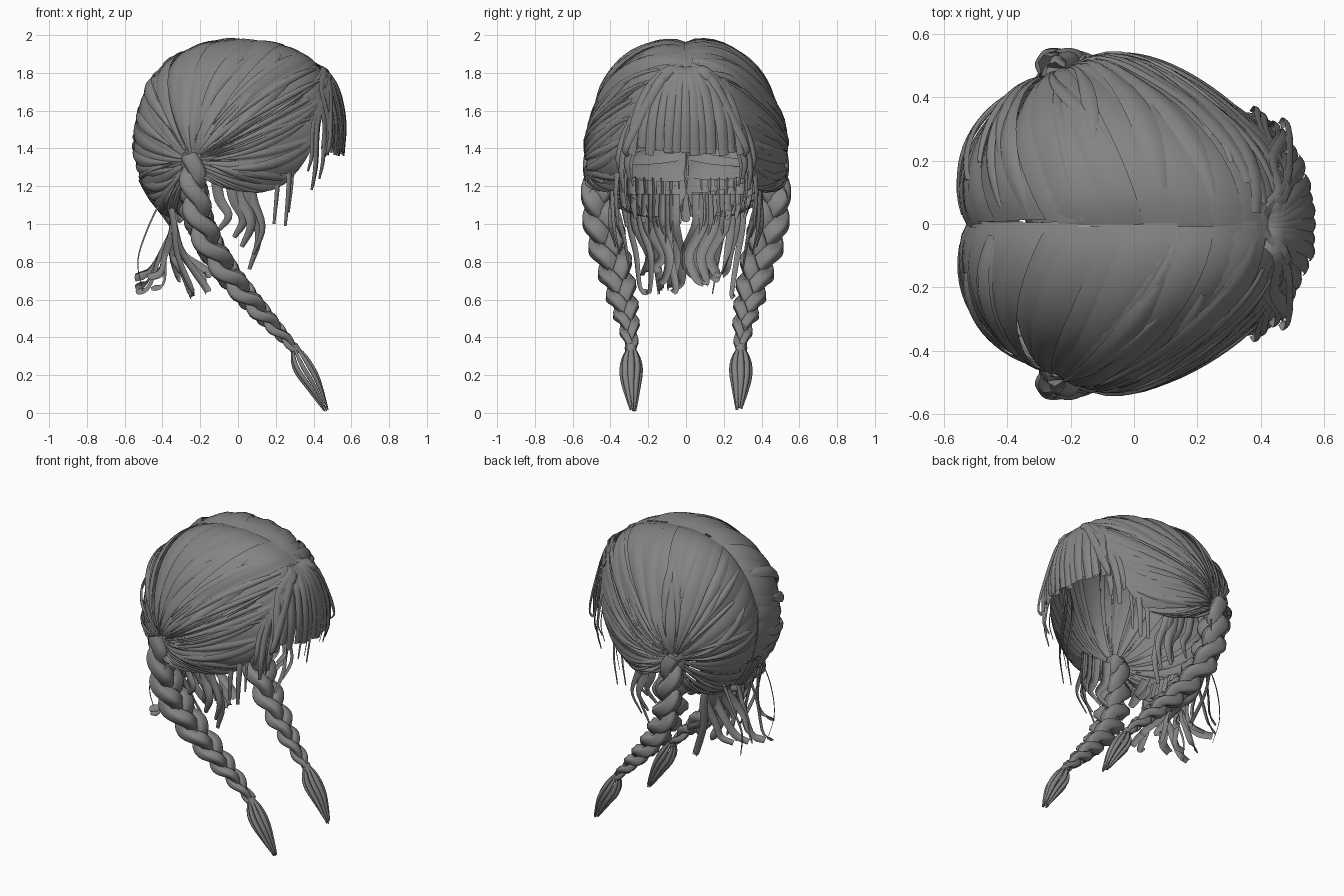
import bpy, bmesh, math, random
from mathutils import Vector as V

if "Cube" in bpy.data.objects:
    bpy.data.objects.remove(bpy.data.objects["Cube"])

random.seed(4)
R = random.uniform
C = V((-0.06, 0, 1.47))          # head centre

MAT = bpy.data.materials.new("dark_grey_hair")
MAT.diffuse_color = (0.23, 0.23, 0.23, 1)
MAT.use_nodes = True
MAT.node_tree.nodes["Principled BSDF"].inputs["Base Color"].default_value = MAT.diffuse_color


def spline(pts, t):
    """Catmull-Rom point at t in 0..1"""
    p = [V(q) for q in pts]
    p = [2 * p[0] - p[1]] + p + [2 * p[-1] - p[-2]]
    f = max(0, min(1, t)) * (len(p) - 3)
    i = min(int(f), len(p) - 4)
    f -= i
    a, b, c, d = p[i:i + 4]
    return 0.5 * (2 * b + (c - a) * f + (2 * a - 5 * b + 4 * c - d) * f ** 2
                  + (3 * b - a - 3 * c + d) * f ** 3)


def grid(bm, rows):
    vs = [[bm.verts.new(p) for p in r] for r in rows]
    for a, b in zip(vs, vs[1:]):
        for j in range(len(a) - 1):
            bm.faces.new((a[j], a[j + 1], b[j + 1], b[j]))


def finish(bm, name):
    me = bpy.data.meshes.new(name)
    bmesh.ops.recalc_face_normals(bm, faces=bm.faces)
    for f in bm.faces:
        f.smooth = True
    bm.to_mesh(me)
    bm.free()
    me.materials.append(MAT)
    ob = bpy.data.objects.new(name, me)
    bpy.context.collection.objects.link(ob)


def ribbon(bm, pts, width, n=14, taper=0.35, arch=0.25, out=None):
    """Curved hair card along a spline, bulging away from the head"""
    rows = []
    for i in range(n + 1):
        t = i / n
        p = spline(pts, t)
        tan = (spline(pts, t + 0.02) - spline(pts, t - 0.02)).normalized()
        o = out or V((p.x - C.x, p.y, 0))
        side = tan.cross(o).normalized()
        nor = side.cross(tan).normalized()
        w = width * (1 - (1 - taper) * t ** 2)
        rows.append([p + side * w * (j / 2 - 1) * 0.5 + nor * w * arch * math.sin(math.pi * j / 4)
                     for j in range(5)])
    grid(bm, rows)


def tube(bm, path, radius, n, sides=12, flat=0.8, groove=0.1):
    """Grooved tube swept along path(t)"""
    rows = []
    for i in range(n + 1):
        t = i / n
        p = path(t)
        tan = (path(min(1, t + 0.005)) - path(max(0, t - 0.005))).normalized()
        u = tan.cross(V((1, 0, 0.6))).normalized()
        v = tan.cross(u)
        r = radius(t)
        row = []
        for j in range(sides):
            a = 2 * math.pi * j / sides
            k = r * (1 + groove * (1 if j % 3 else -1.5))
            row.append(p + u * math.cos(a) * k + v * math.sin(a) * k * flat)
        rows.append(row + [row[0]])
    grid(bm, rows)
    bmesh.ops.remove_doubles(bm, verts=bm.verts, dist=1e-5)


# Edge of one swept-back half: temple hairline, parting, back seam, nape
EDGE = [(-.1, .46, 1.21), (.08, .42, 1.17), (.24, .36, 1.21), (.37, .33, 1.37), (.43, .27, 1.56),
        (.45, .14, 1.73), (.43, 0, 1.82), (.3, 0, 1.915), (.1, 0, 1.955), (-.1, 0, 1.955), (-.28, 0, 1.9),
        (-.43, 0, 1.76), (-.51, 0, 1.58), (-.525, 0, 1.4), (-.48, 0, 1.22), (-.4, .04, 1.08),
        (-.35, .16, 1.04), (-.31, .3, 1.07), (-.28, .41, 1.18)]
TIE = V((-.25, .49, 1.33))


def swept(s, t, lift):
    """Point on the line from the edge to the tie, wrapped round the head"""
    a = spline(EDGE, s)
    b = TIE + (a - TIE).normalized() * 0.045
    a, b = a - C, b - C
    d = a.normalized().slerp(b.normalized(), t)
    r = a.length + (b.length - a.length) * t
    bulge = math.sin(math.pi * max(0, min(1, t))) ** 0.5
    p = C + d * (r + (0.025 + lift) * bulge)
    # narrow the crown and taper the head towards the face
    up = max(0, min(1, (p.z - 1.3) / 0.35))
    p.y *= 1 - bulge * (0.1 * up + 0.36 * max(0, p.x + 0.12))
    return p


BRAID = [(-.24, .46, 1.36), (-.23, .46, 1.15), (-.18, .43, .95), (-.07, .375, .76),
         (.06, .335, .6), (.18, .305, .47), (.3, .29, .34)]
TAIL = [(.3, .29, .34), (.34, .29, .25), (.4, .29, .15), (.47, .28, .01)]

for side, label in ((1, "left"), (-1, "right")):
    flip = lambda p: V((p.x, p.y * side, p.z))

    # Swept-back locks covering half of the head
    bm = bmesh.new()
    n = 34
    for k in range(n):
        lift = R(0, 0.022)
        span = R(1.3, 1.9) / n
        skew = R(-.008, .008)
        start = R(-.02, .02)
        rows = []
        for i in range(17):
            t = start + (1 - start) * i / 16
            rows.append([flip(swept(k / n + skew * t + span * j / 5 - 0.25 / n, t,
                                    lift + 0.012 * math.sin(math.pi * j / 5) - 0.003 * j))
                         for j in range(6)])
        grid(bm, rows)
    finish(bm, label + "_swept_hair")

    # Finer, irregular top strands crossing the locks
    bm = bmesh.new()
    for k in range(44):
        s0 = R(.02, .97) if k > 16 else R(.1, .38)
        skew, wide = R(-.05, .05), R(.012, .028)
        t0, t1, lift = R(0, .35), R(.8, 1), R(.018, .036)
        rows = []
        for i in range(15):
            f = i / 14
            w = wide * (.15 + .85 * math.sin(math.pi * (.1 + .85 * f)))
            rows.append([flip(swept(s0 + skew * f + w * (j / 3 - .5), t0 + (t1 - t0) * f,
                                    lift * math.sin(math.pi * (.15 + .7 * f))
                                    + (.006 if j in (1, 2) else -.004)))
                         for j in range(4)])
        grid(bm, rows)
    finish(bm, label + "_top_strands")

    # Three-strand braid
    bm = bmesh.new()
    for k in range(3):
        def path(t, k=k):
            p = spline(BRAID, t)
            tan = (spline(BRAID, t + .02) - spline(BRAID, t - .02)).normalized()
            u = tan.cross(V((1, 0, .6))).normalized()
            v = tan.cross(u)
            a = 2 * math.pi * (2.7 * t + k / 3)
            s = (0.45 + 0.55 * min(1, t * 3)) * (1 - 0.72 * t ** 2.2)
            return flip(p + u * math.sin(a) * 0.066 * s + v * math.sin(2 * a) * 0.042 * s)
        tube(bm, path, lambda t: 0.053 * (1 - 0.7 * t ** 2), 90, flat=.9)
    # Stray ends poking out of the braid
    for k in range(9):
        t = .1 + .09 * k
        p = spline(BRAID, t) + V((R(-.03, .03), R(-.05, .05), 0))
        q = spline(BRAID, t + .1) + V((R(-.08, .08), R(-.09, .09), 0)) * (1.1 - t)
        ribbon(bm, [flip(p), flip(p.lerp(q, .5) + V((.02, .02, 0))), flip(q)], .02, 6)
    finish(bm, label + "_braid")

    # Loose tassel below the braid, with its binding
    bm = bmesh.new()
    for k in range(8):
        a = 2 * math.pi * k / 8
        end = R(.93, 1.0)
        def path(t, a=a, end=end):
            b = 0.012 + 0.03 * math.sin(math.pi * t ** 0.8)
            return flip(spline(TAIL, t * end) + V((.9 * math.cos(a), math.sin(a), .45 * math.cos(a))) * b)
        tube(bm, path, lambda t: 0.004 + 0.016 * math.sin(math.pi * min(1, t * .9 + .08)), 16, 6, .7, 0)
    tube(bm, lambda t: flip(V((.29, .29, .355)).lerp(V((.315, .29, .315)), t)), lambda t: .027, 4, 12, 1, 0)
    finish(bm, label + "_tassel")

    # Long locks framing the face
    bm = bmesh.new()
    for x, y, z, w in ((.46, .31, 1.36, .06), (.43, .30, 1.24, .06), (.39, .33, 1.18, .06), (.37, .35, 1.28, .05),
                       (.25, .36, .99, .055), (.19, .36, 1.0, .05), (.27, .31, 1.06, .03), (.4, .28, 1.2, .03)):
        ribbon(bm, [flip(V(p)) for p in ((.41, .02, 1.83), (.48, .13, 1.76), (x + .03, y - .05, 1.53),
                                         (x + .02, y + .01, (1.44 + z) / 2), (x, y, z))], w)
    # Wisps hanging beneath the side hair
    for x, y, z, w in ((.06, .30, .76, .06), (.08, .35, .84, .05), (.02, .37, .88, .07), (-.02, .34, .93, .07),
                       (-.1, .37, .97, .06), (.06, .32, .95, .06)):
        ribbon(bm, [flip(V(p)) for p in ((x - .02, .4, 1.3), (x, .39, 1.14),
                                         (x + .05, y + .03, (1.12 + z) / 2), (x, y, z))], w)
    finish(bm, label + "_face_locks")

    # Curling nape strands
    bm = bmesh.new()
    for k in range(9):
        y = 0.03 + 0.03 * k
        back = (-.5, -.3, -.42, -.22, -.5, -.35, -.2, -.44, -.28)[k]
        low = R(.61, .76)
        ribbon(bm, [flip(V(p)) for p in ((-.37, y + .03, 1.16), (-.34, y + .03, 1.0),
                                         (-.35 + (back + .35) * .4, y * .9 + R(-.04, .04), .84),
                                         (back + .03, y * .9, low + .03),
                                         (back - .04 * (1 if back < -.35 else -1), y * .7 + R(-.02, .07), low))],
               R(.045, .065), taper=.7)
    # Long thin flyaway loop
    ribbon(bm, [flip(V(p)) for p in ((-.4, .2, 1.14), (-.48, .2, .97), (-.53, .17, .8), (-.5, .14, .63))], .018)
    finish(bm, label + "_nape_strands")

# Under-layer of short nape hair, tucked against the shell
bm = bmesh.new()
for k in range(15):
    y = -.33 + .047 * k
    x = -.46 + 1.1 * y * y
    ribbon(bm, [(x - .05, y, 1.24), (x + .01, y, 1.13), (x + .1, y * .95, R(.97, 1.06))], .08, 8, .5)
finish(bm, "nape_underlayer")

# Fringe: two overlapping layers fanned from the front of the parting
bm = bmesh.new()
for layer in range(2):
    n = 13 - layer
    for k in range(n):
        y = -.29 + .58 * k / (n - 1) + R(-.012, .012)
        x = .575 - 1.1 * y * y - .02 * layer - R(0, .015)
        ribbon(bm, [(.39, y * .08, 1.82), (.46, y * .32, 1.81), (x - .035, y * .68, 1.71),
                    (x, y * .92, 1.54), (x - .008, y, R(1.36, 1.41))],
               R(.055, .075), taper=.75, arch=.18, out=V((1, y * 1.2, .5)))
finish(bm, "fringe")
